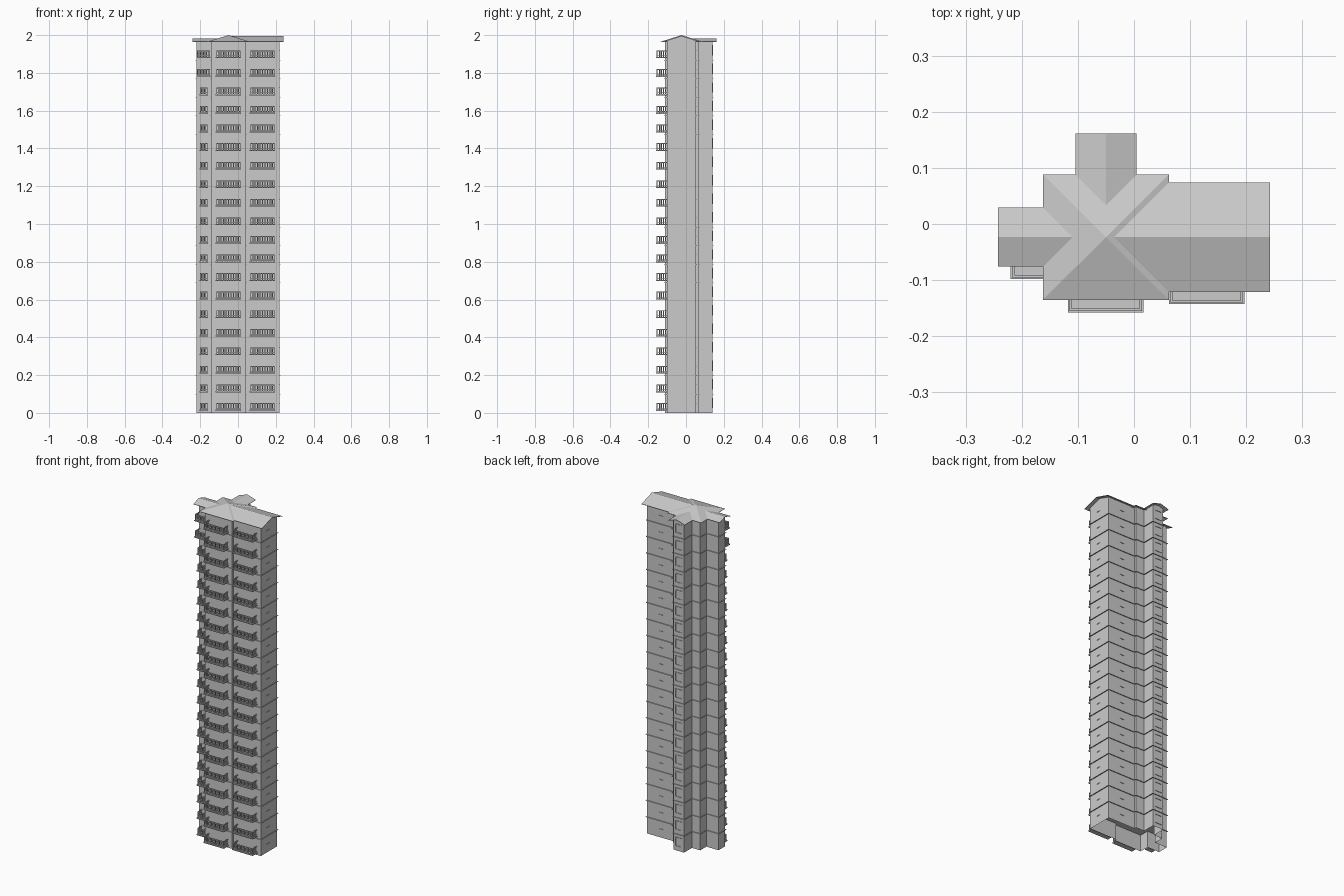
import bpy, bmesh
from mathutils import Matrix, Vector

if "Cube" in bpy.data.objects:
    bpy.data.objects.remove(bpy.data.objects["Cube"])

FLOORS, EAVE, TOP = 20, 1.965, 2.0
H = EAVE / FLOORS
CX, CY = -0.05, -0.0235
SLOPE = (TOP - EAVE) / 0.1115


def finish(bm, name):
    me = bpy.data.meshes.new(name)
    bm.normal_update()
    bm.to_mesh(me)
    bm.free()
    ob = bpy.data.objects.new(name, me)
    bpy.context.collection.objects.link(ob)
    return ob


def box(bm, x0, x1, y0, y1, z0, z1):
    m = Matrix.Translation(((x0 + x1) / 2, (y0 + y1) / 2, (z0 + z1) / 2))
    m = m @ Matrix.Diagonal((x1 - x0, y1 - y0, z1 - z0, 1))
    bmesh.ops.create_cube(bm, size=1, matrix=m)


def face(bm, pts):
    return bm.faces.new([bm.verts.new(p) for p in pts])


def outline(d):
    # cross-shaped floor plan grown outward by d
    l, r, wl, wr = -0.14 - d, 0.04 + d, -0.22 - d, 0.22 + d
    f, b, bk = -0.112 - d, 0.066 + d, 0.14 + d
    return [(l, f), (r, f), (r, -0.10 - d), (wr, -0.10 - d), (wr, 0.053 + d),
            (r, 0.053 + d), (r, b), (-0.015 + d, b), (-0.015 + d, bk),
            (-0.085 - d, bk), (-0.085 - d, b), (l, b), (l, 0.008 + d),
            (wl, 0.008 + d), (wl, -0.055 - d), (l, -0.055 - d)]


# outer walls, open underneath
bm = bmesh.new()
plan = outline(0)
wall_top = EAVE + 0.005
for a, b in zip(plan, plan[1:] + plan[:1]):
    face(bm, [(*a, 0), (*b, 0), (*b, wall_top), (*a, wall_top)])
bmesh.ops.remove_doubles(bm, verts=bm.verts, dist=1e-5)
# gable ends of the three wings
for x, y0, y1, rz in ((0.22, -0.10, 0.053, 1.994), (-0.22, -0.055, 0.008, 1.980)):
    face(bm, [(x, y0, wall_top), (x, y1, wall_top), (x, CY, rz)])
face(bm, [(-0.085, 0.14, wall_top), (-0.015, 0.14, wall_top), (CX, 0.14, 1.980)])
finish(bm, "walls")

# thin floor plates that stick out slightly at each storey
bm = bmesh.new()
for k in range(1, FLOORS):
    f = face(bm, [(x, y, k * H) for x, y in outline(0.005)])
    ext = bmesh.ops.extrude_face_region(bm, geom=[f])
    bmesh.ops.translate(bm, vec=(0, 0, 0.0015),
                        verts=[v for v in ext["geom"] if isinstance(v, bmesh.types.BMVert)])
bmesh.ops.recalc_face_normals(bm, faces=bm.faces)
finish(bm, "floor_plates")

# hipped centre roof
bm = bmesh.new()
hx, hy = 0.112, 0.1115
c = [(CX - hx, CY - hy), (CX + hx, CY - hy), (CX + hx, CY + hy), (CX - hx, CY + hy)]
for a, b in zip(c, c[1:] + c[:1]):
    face(bm, [(*a, EAVE), (*b, EAVE), (CX, CY, TOP)])


# wing roofs with valleys running into the hip
def wing_roof(direction, half, end):
    d = Vector(direction)
    s = Vector((-d.y, d.x, 0))
    o = Vector((CX, CY, 0))
    rz = EAVE + half * SLOPE
    inner = 0.1115 - half
    for sg in (1, -1):
        pts = [o + d * 0.1115 + s * sg * half + Vector((0, 0, EAVE)),
               o + d * end + s * sg * half + Vector((0, 0, EAVE)),
               o + d * end + Vector((0, 0, rz)),
               o + d * inner + Vector((0, 0, rz))]
        f = face(bm, pts)
        f.normal_update()
        if f.normal.z < 0:
            f.normal_flip()


wing_roof((1, 0, 0), 0.0975, 0.292)
wing_roof((-1, 0, 0), 0.0525, 0.192)
wing_roof((0, 1, 0), 0.0545, 0.185)
bmesh.ops.remove_doubles(bm, verts=bm.verts, dist=1e-5)
roof = finish(bm, "roof")
mod = roof.modifiers.new("thickness", "SOLIDIFY")
mod.thickness = 0.002
mod.offset = -1


# balcony: slab, top rail and balusters on three sides
def balcony(slabs, rails, x0, x1, wall, front, z):
    box(slabs, x0, x1, front, wall, z, z + 0.006)
    i, t = 0.003, 0.004
    a, b, f = x0 + i, x1 - i, front + i
    for z0, z1 in ((z + 0.036, z + 0.041), (z + 0.011, z + 0.014)):
        box(rails, a, b, f, f + t, z0, z1)
        box(rails, a, a + t, f + t, wall, z0, z1)
        box(rails, b - t, b, f + t, wall, z0, z1)
    n = max(3, round((b - a) / 0.009))
    for j in range(n + 1):
        x = a + (b - a - t) * j / n
        box(rails, x, x + t, f, f + t, z + 0.006, z + 0.036)
    for j in range(1, 4):
        y = f + (wall - f) * j / 4
        for x in (a, b - t):
            box(rails, x, x + t, y, y + t, z + 0.006, z + 0.036)


slabs, rails = bmesh.new(), bmesh.new()
for k in range(FLOORS):
    z = k * H + 0.011
    wide = k >= FLOORS - 2
    lx = (-0.22, -0.145) if wide else (-0.205, -0.158)
    balcony(slabs, rails, *lx, -0.055, -0.098, z)
    balcony(slabs, rails, -0.118, 0.017, -0.112, -0.158, z)
    balcony(slabs, rails, 0.062, 0.197, -0.10, -0.143, z)
finish(slabs, "balcony_slabs")
finish(rails, "balcony_railings")

# framed windows at the back wing and small sills on the right wing
frames, sills = bmesh.new(), bmesh.new()
for k in range(FLOORS):
    z = k * H
    for x in (-0.073, -0.031):
        box(frames, x, x + 0.004, 0.139, 0.143, z + 0.025, z + 0.08)
    for dz in (0.025, 0.076):
        box(frames, -0.069, -0.031, 0.139, 0.143, z + dz, z + dz + 0.004)
    box(sills, 0.219, 0.223, -0.045, -0.02, z + 0.05, z + 0.0515)
    box(sills, 0.115, 0.14, 0.052, 0.056, z + 0.05, z + 0.0515)
finish(frames, "back_window_frames")
finish(sills, "window_sills")
